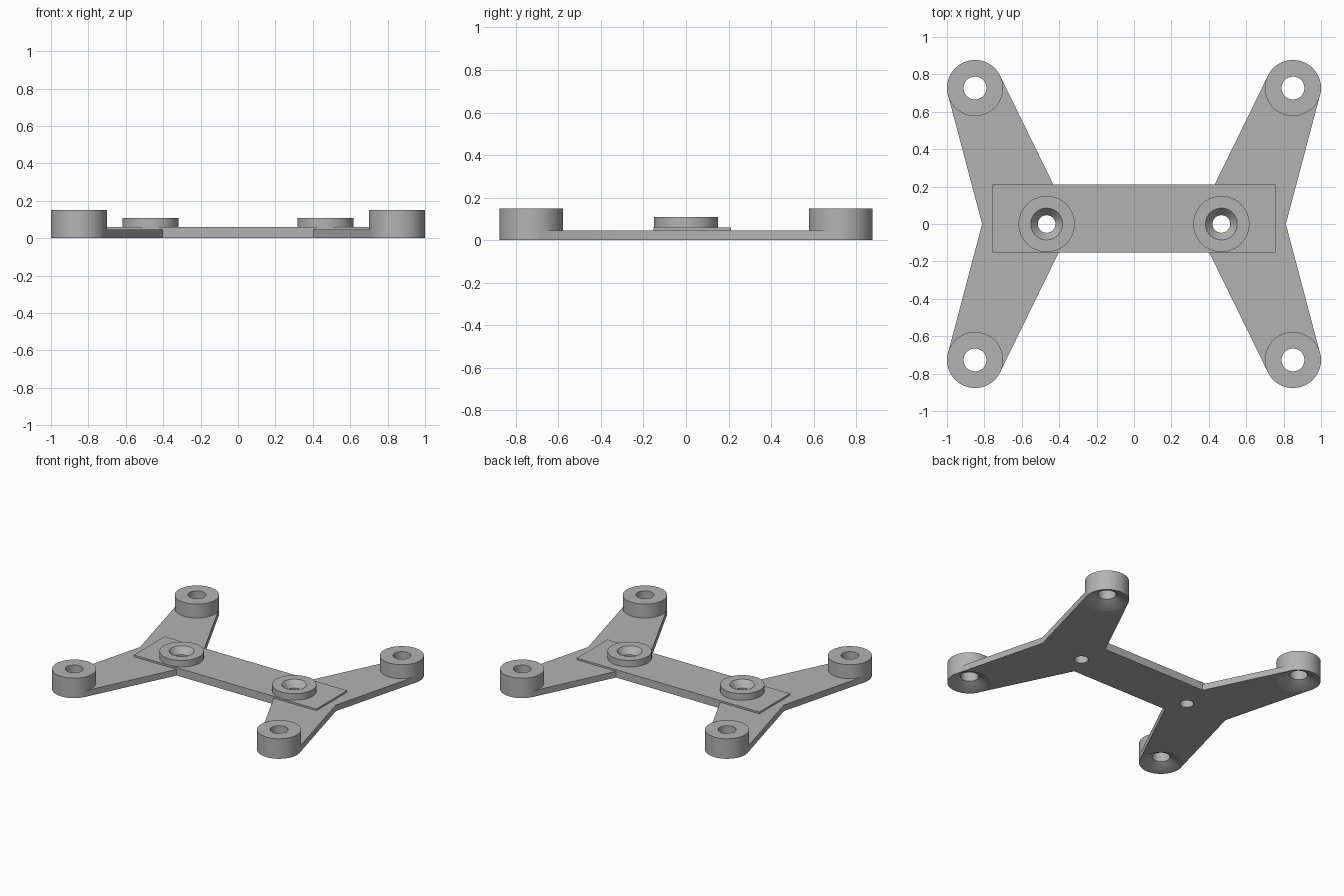
import bpy, bmesh, math
from mathutils import Vector

if "Cube" in bpy.data.objects:
    bpy.data.objects.remove(bpy.data.objects["Cube"])

POST_X, POST_Y, R = 0.85, 0.727, 0.15
ARM_H, BAR_H, POST_H, BOSS_H = 0.046, 0.059, 0.15, 0.108
BOSS_X = 0.467

grey = bpy.data.materials.new("plain grey")
grey.diffuse_color = (0.45, 0.45, 0.45, 1)
grey.use_nodes = True
grey.node_tree.nodes["Principled BSDF"].inputs["Base Color"].default_value = grey.diffuse_color


def make(name, bm):
    bmesh.ops.recalc_face_normals(bm, faces=bm.faces)
    me = bpy.data.meshes.new(name)
    bm.to_mesh(me)
    bm.free()
    me.materials.append(grey)
    ob = bpy.data.objects.new(name, me)
    bpy.context.collection.objects.link(ob)
    return ob


def prism(name, pts, z0, z1):
    bm = bmesh.new()
    face = bm.faces.new([bm.verts.new((x, y, z0)) for x, y in pts])
    top = bmesh.ops.extrude_face_region(bm, geom=[face])["geom"]
    for v in top:
        if isinstance(v, bmesh.types.BMVert):
            v.co.z = z1
    return make(name, bm)


def turned(name, x, y, profile, n=64):
    """Closed solid of revolution from (radius, z) rings, bottom to top."""
    bm = bmesh.new()
    rings = [[bm.verts.new((x + r * math.cos(2 * math.pi * i / n),
                            y + r * math.sin(2 * math.pi * i / n), z))
              for i in range(n)] for r, z in profile]
    for a, b in zip(rings, rings[1:]):
        for i in range(n):
            j = (i + 1) % n
            bm.faces.new((a[i], a[j], b[j], b[i]))
    bm.faces.new(rings[0])
    bm.faces.new(rings[-1])
    return make(name, bm)


def tangent(p, c, r, side):
    """Point where the line from p touches the circle at c."""
    d = Vector(p) - Vector(c)
    a = math.atan2(d.y, d.x) + side * math.acos(r / d.length)
    return c[0] + r * math.cos(a), c[1] + r * math.sin(a)


def combine(target, tool, op):
    mod = target.modifiers.new(op, 'BOOLEAN')
    mod.operation, mod.solver, mod.object = op, 'EXACT', tool
    bpy.context.view_layer.objects.active = target
    bpy.ops.object.modifier_apply(modifier=mod.name)
    bpy.data.objects.remove(tool)


# Central bar
bracket = prism("mounting_bracket",
                [(-0.757, -0.152), (0.757, -0.152), (0.757, 0.212), (-0.757, 0.212)],
                0, BAR_H)

# Splayed arm pairs, tangent to the corner posts
for s in (-1, 1):
    outer, inner = (s * 0.812, 0), (s * 0.328, 0)
    c = (s * POST_X, POST_Y)
    to = tangent(outer, c, R * 0.995, s)
    ti = tangent(inner, c, R * 0.995, -s)
    flip = lambda p: (p[0], -p[1])
    combine(bracket, prism("arm_pair", [outer, to, c, ti, inner, flip(ti), flip(c), flip(to)],
                           0, ARM_H), 'UNION')

# Corner posts and raised bosses
for s in (-1, 1):
    for t in (-1, 1):
        combine(bracket, turned("post", s * POST_X, t * POST_Y, [(R, 0), (R, POST_H)]), 'UNION')
    combine(bracket, turned("boss", s * BOSS_X, 0, [(R, 0.03), (R, BOSS_H)]), 'UNION')

# Screw holes: countersunk below in the posts, above in the bosses
for s in (-1, 1):
    for t in (-1, 1):
        combine(bracket, turned("post_hole", s * POST_X, t * POST_Y,
                                [(0.145, -0.02), (0.145, 0), (0.061, 0.045), (0.061, 0.2)]),
                'DIFFERENCE')
    combine(bracket, turned("boss_hole", s * BOSS_X, 0,
                            [(0.047, -0.05), (0.047, 0.06), (0.085, BOSS_H), (0.085, 0.15)]),
            'DIFFERENCE')

bracket.select_set(True)
bpy.context.view_layer.objects.active = bracket
bpy.ops.object.shade_smooth_by_angle(angle=math.radians(30))
